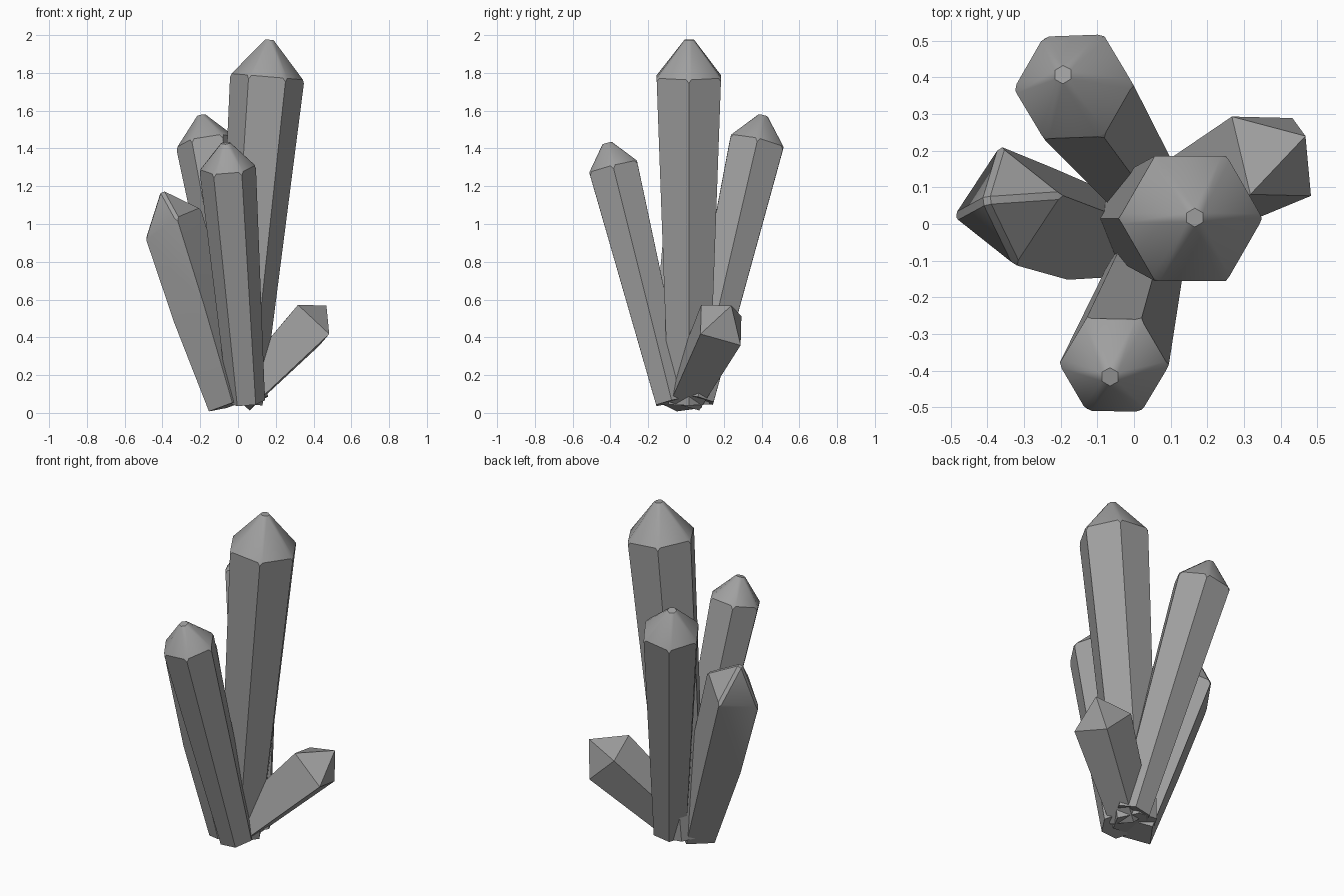
import bpy, bmesh, math
from mathutils import Vector

if "Cube" in bpy.data.objects:
    bpy.data.objects.remove(bpy.data.objects["Cube"], do_unlink=True)

# One grey mineral colour
stone = bpy.data.materials.new("crystal grey")
stone.use_nodes = True
GREY = (0.35, 0.35, 0.35, 1)
stone.diffuse_color = GREY
stone.node_tree.nodes["Principled BSDF"].inputs["Base Color"].default_value = GREY


def crystal(name, rings, tip, sides=6, roll=0, tilt=0, bevel=0.014):
    """Tapered prism through (centre, radius) rings, closed by a pointed cap."""
    bm = bmesh.new()
    axis = (Vector(rings[-1][0]) - Vector(rings[0][0])).normalized()
    across = (Vector((1, 0, 0)) - axis * axis.x).normalized()
    side = axis.cross(across)
    loops = []
    for i, (centre, radius) in enumerate(rings):
        lean = tilt if i else 0
        loop = []
        for k in range(sides):
            a = math.radians(roll) + math.tau * k / sides
            offset = across * math.cos(a) + side * math.sin(a) + axis * lean * math.cos(a)
            loop.append(bm.verts.new(Vector(centre) + offset * radius))
        loops.append(loop)
    point = bm.verts.new(tip)
    bm.faces.new(loops[0][::-1])
    for k in range(sides):
        n = (k + 1) % sides
        for low, high in zip(loops, loops[1:]):
            bm.faces.new((low[k], low[n], high[n], high[k]))
        bm.faces.new((loops[-1][k], loops[-1][n], point))
    # Narrow worn ridges running down from the tip
    if bevel:
        bmesh.ops.bevel(bm, geom=list(point.link_edges), offset=bevel,
                        segments=1, affect='EDGES', clamp_overlap=True)
    bmesh.ops.recalc_face_normals(bm, faces=bm.faces[:])
    mesh = bpy.data.meshes.new(name)
    bm.to_mesh(mesh)
    bm.free()
    mesh.materials.append(stone)
    obj = bpy.data.objects.new(name, mesh)
    bpy.context.collection.objects.link(obj)
    bpy.ops.object.select_all(action='DESELECT')
    obj.select_set(True)
    bpy.context.view_layer.objects.active = obj
    bpy.ops.object.shade_smooth_by_angle(angle=math.radians(30))


# Tall central shaft
crystal("main_crystal", [((0.005, 0.015, 0.05), 0.125), ((0.155, 0.015, 1.78), 0.197)],
        (0.168, 0.018, 2.01))

# Leaning shafts behind and in front
crystal("back_crystal", [((0.06, 0.06, 0.07), 0.1), ((-0.165, 0.375, 1.43), 0.165)],
        (-0.2, 0.415, 1.605))
crystal("front_crystal", [((0.045, -0.075, 0.06), 0.098), ((-0.055, -0.385, 1.3), 0.15)],
        (-0.068, -0.425, 1.46))

# Bulging four-sided shaft on the right side
crystal("side_crystal", [((-0.045, -0.03, 0.04), 0.115), ((-0.2, 0.0, 0.55), 0.155),
                         ((-0.345, 0.05, 1.01), 0.165)],
        (-0.41, 0.065, 1.19), sides=4, roll=8, tilt=0.2)

# Short stubby shaft on the left side
crystal("short_crystal", [((0.02, -0.005, 0.09), 0.115), ((0.375, 0.185, 0.465), 0.16)],
        (0.468, 0.24, 0.568), sides=4, roll=-28, bevel=0)
